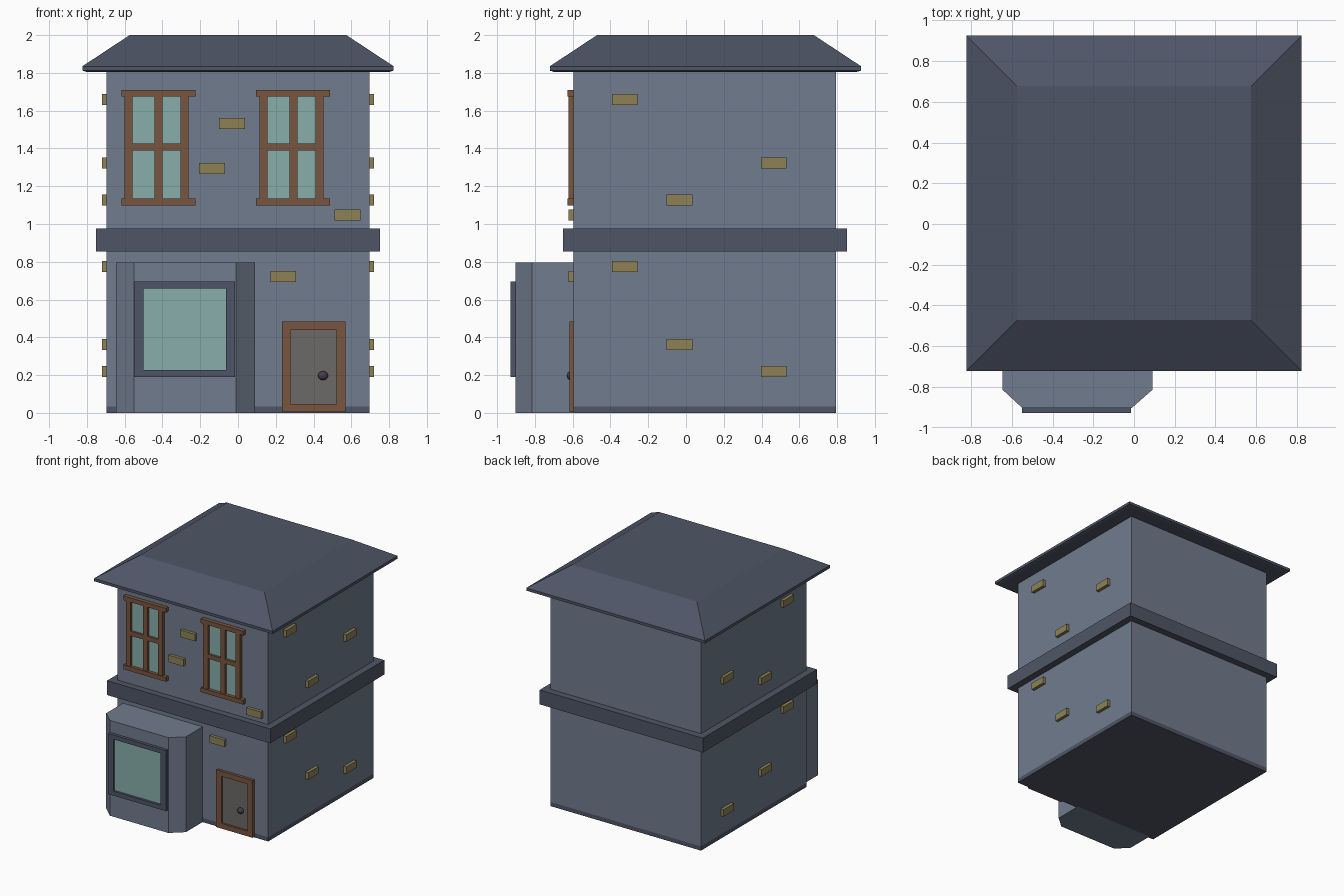
import bpy, bmesh
from mathutils import Matrix, Vector

if "Cube" in bpy.data.objects:
    bpy.data.objects.remove(bpy.data.objects["Cube"])


def material(name, rgb):
    """Material from sRGB 0-255 colour."""
    m = bpy.data.materials.new(name)
    m.diffuse_color = [(c / 255) ** 2.2 for c in rgb] + [1]
    m.use_nodes = True
    m.node_tree.nodes["Principled BSDF"].inputs["Base Color"].default_value = m.diffuse_color
    return m


WALL = material("wall_paint", (112, 123, 140))
SLATE = material("slate", (80, 86, 102))
WOOD = material("wood", (120, 86, 65))
GLASS = material("glass", (135, 172, 169))
BRICK = material("brick", (140, 129, 86))
DOOR = material("door_paint", (107, 105, 104))
KNOB = material("knob_metal", (72, 62, 78))


def finish(bm, name, mat):
    bmesh.ops.recalc_face_normals(bm, faces=bm.faces)
    me = bpy.data.meshes.new(name)
    bm.to_mesh(me)
    bm.free()
    me.materials.append(mat)
    ob = bpy.data.objects.new(name, me)
    bpy.context.collection.objects.link(ob)
    return ob


def boxes(name, mat, *extents):
    """One object from boxes given as (x0, x1, y0, y1, z0, z1)."""
    bm = bmesh.new()
    for x0, x1, y0, y1, z0, z1 in extents:
        centre = Vector(((x0 + x1) / 2, (y0 + y1) / 2, (z0 + z1) / 2))
        size = Matrix.Diagonal((x1 - x0, y1 - y0, z1 - z0, 1))
        bmesh.ops.create_cube(bm, size=1, matrix=Matrix.Translation(centre) @ size)
    return finish(bm, name, mat)


def frame(name, mat, x0, x1, y0, y1, z0, z1, side, rail):
    """Mitre-free rectangular frame facing the front."""
    return boxes(name, mat,
                 (x0, x0 + side, y0, y1, z0, z1), (x1 - side, x1, y0, y1, z0, z1),
                 (x0 + side, x1 - side, y0, y1, z0, z0 + rail),
                 (x0 + side, x1 - side, y0, y1, z1 - rail, z1))


# Main body, plinth and storey band
X, FRONT, BACK = 0.695, -0.595, 0.795
boxes("plinth", SLATE, (-X, X, FRONT, BACK, 0, 0.035))
boxes("walls", WALL, (-X, X, FRONT, BACK, 0.035, 1.82))
boxes("storey_band", SLATE, (-0.753, 0.753, -0.65, 0.853, 0.855, 0.975))

# Flat-topped hip roof: eave slab with its top face drawn up and in
bm = bmesh.new()
rings = []
for half, z in ((0.80, 1.805), (0.824, 1.812), (0.824, 1.835), (0.574, 2.0)):
    rings.append([bm.verts.new((sx * half, 0.103 + sy * half, z))
                  for sx, sy in ((-1, -1), (1, -1), (1, 1), (-1, 1))])
for a, b in zip(rings, rings[1:]):
    for i in range(4):
        j = (i + 1) % 4
        bm.faces.new((a[i], a[j], b[j], b[i]))
bm.faces.new(rings[0])
bm.faces.new(rings[-1])
finish(bm, "roof", SLATE)

# Bay with chamfered front corners
bm = bmesh.new()
plan = ((-0.645, -0.58), (-0.645, -0.815), (-0.55, -0.903),
        (-0.01, -0.903), (0.09, -0.815), (0.09, -0.58))
base = bm.faces.new([bm.verts.new((x, y, 0)) for x, y in plan])
ext = bmesh.ops.extrude_face_region(bm, geom=[base], use_keep_orig=True)
bmesh.ops.translate(bm, vec=(0, 0, 0.795),
                    verts=[v for v in ext["geom"] if isinstance(v, bmesh.types.BMVert)])
finish(bm, "bay", WALL)
frame("bay_window_frame", SLATE, -0.55, -0.015, -0.928, -0.90, 0.19, 0.695, 0.049, 0.036)
boxes("bay_window_glass", GLASS, (-0.505, -0.055, -0.909, -0.895, 0.22, 0.665))

# Upper windows: posts, mullion, transom, head and sill
for side, dx in (("left", 0), ("right", 0.714)):
    y = FRONT + 0.01
    posts = [(x + dx, x + 0.042 + dx, -0.621, y, 1.12, 1.69)
             for x in (-0.60, -0.442, -0.304)]
    rails = [(-0.618 + dx, -0.226 + dx, -0.628, y, z, z + 0.036) for z in (1.098, 1.674)]
    transom = (-0.56 + dx, -0.30 + dx, -0.618, y, 1.389, 1.426)
    boxes(f"{side}_window_frame", WOOD, *posts, *rails, transom)
    boxes(f"{side}_window_glass", GLASS,
          (-0.57 + dx, -0.29 + dx, FRONT - 0.006, y, 1.12, 1.69))

# Door
frame("door_frame", WOOD, 0.232, 0.568, -0.618, -0.585, 0.005, 0.483, 0.047, 0.043)
boxes("door", DOOR, (0.27, 0.53, -0.602, -0.585, 0.03, 0.45))
bm = bmesh.new()
bmesh.ops.create_uvsphere(bm, u_segments=12, v_segments=8, radius=1,
                          matrix=Matrix.Translation((0.45, -0.61, 0.197))
                          @ Matrix.Diagonal((0.027, 0.022, 0.024, 1)))
for f in bm.faces:
    f.smooth = True
finish(bm, "door_knob", KNOB)

# Protruding bricks: front wall, then both side walls
W, H, D = 0.068, 0.029, 0.026
front = [(x - W, x + W, FRONT - D, FRONT + 0.01, z - H, z + H)
         for x, z in ((-0.032, 1.532), (-0.138, 1.294), (0.58, 1.047), (0.24, 0.723))]
boxes("front_bricks", BRICK, *front)
spots = ((-0.325, 1.66), (0.465, 1.322), (-0.034, 1.126),
         (-0.325, 0.776), (-0.034, 0.363), (0.465, 0.22))
for name, s in (("left_bricks", -1), ("right_bricks", 1)):
    boxes(name, BRICK, *[(*sorted((s * (X - 0.01), s * (X + D))), y - W, y + W, z - H, z + H)
                         for y, z in spots])
